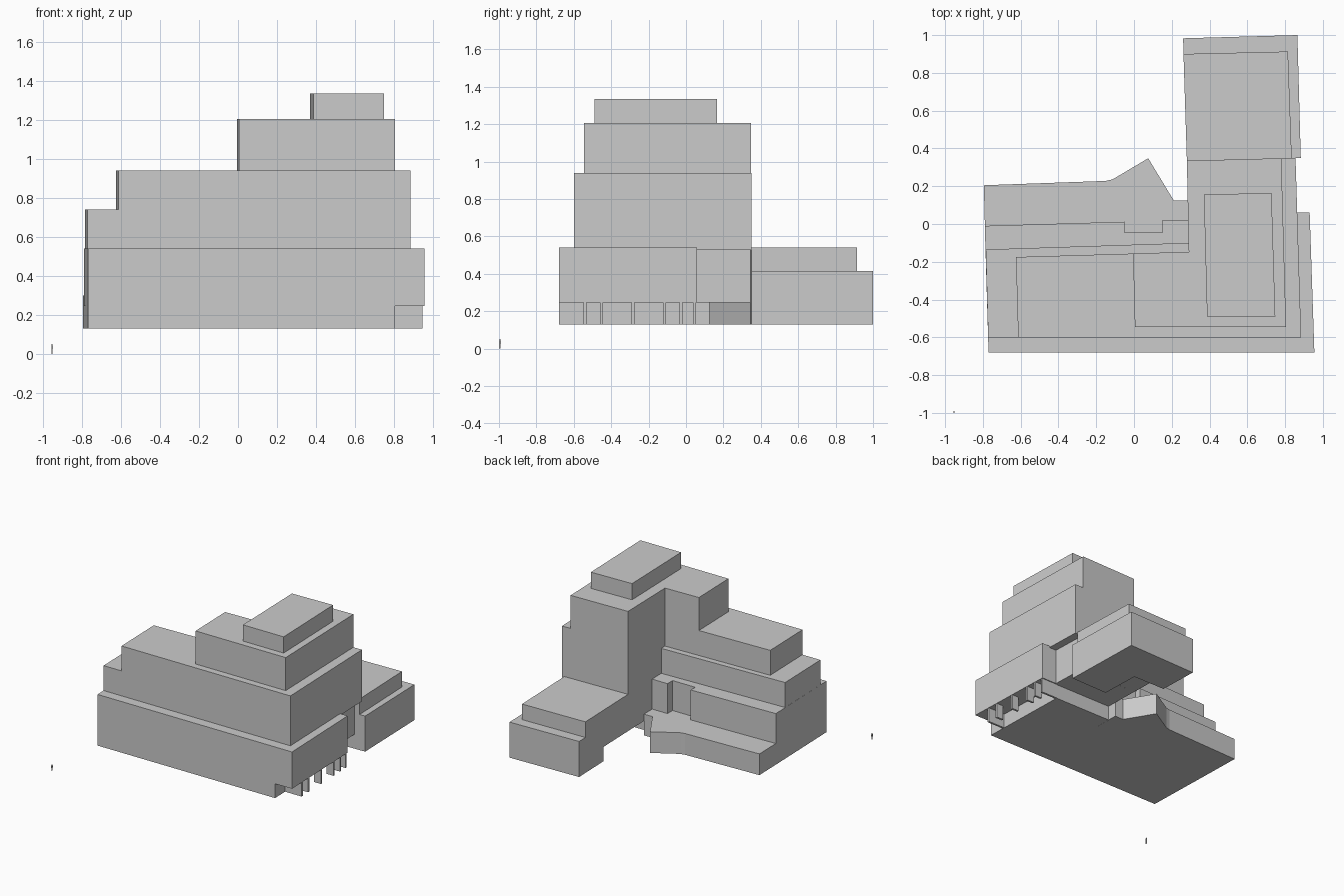
import bpy, bmesh


def prism(name, pts, z0, z1):
    """Extrude a plan outline (counter-clockwise) from z0 up to z1."""
    bm = bmesh.new()
    face = bm.faces.new([bm.verts.new((x, y, z0)) for x, y in pts])
    ext = bmesh.ops.extrude_face_region(bm, geom=[face], use_keep_orig=True)
    for v in ext["geom"]:
        if isinstance(v, bmesh.types.BMVert):
            v.co.z = z1
    bmesh.ops.recalc_face_normals(bm, faces=bm.faces)
    mesh = bpy.data.meshes.new(name)
    bm.to_mesh(mesh)
    bm.free()
    obj = bpy.data.objects.new(name, mesh)
    bpy.context.collection.objects.link(obj)
    return obj


def box(name, x0, x1, y0, y1, z0, z1):
    return prism(name, [(x0, y0), (x1, y0), (x1, y1), (x0, y1)], z0, z1)


GROUND, SOFFIT = 0.13, 0.245

# Ground floor, set back on the right side and under the wing
prism("ground_floor", [(-0.77, -0.68), (0.805, -0.68), (0.785, 0.05), (0.287, 0.05),
                       (0.287, -0.1), (-0.787, -0.1)], GROUND, SOFFIT)

# Low rear terrace with its pointed prow
prism("rear_terrace", [(-0.787, -0.1), (0.287, -0.1), (0.285, 0.125), (0.21, 0.125),
                       (0.075, 0.348), (-0.09, 0.25), (-0.115, 0.236), (-0.15, 0.228),
                       (-0.795, 0.205)], GROUND, 0.30)

# Podium block with a notch in its rear wall
prism("podium", [(-0.77, -0.68), (0.955, -0.68), (0.93, 0.06), (0.80, 0.06), (0.79, 0.345),
                 (0.28, 0.335), (0.288, 0.02), (0.15, 0.02), (0.15, -0.045),
                 (-0.05, -0.045), (-0.05, 0.012), (-0.79, -0.01)], SOFFIT, 0.54)

# Stepped storeys above the podium
prism("left_step", [(-0.772, -0.6), (-0.613, -0.6), (-0.625, -0.175), (0.29, -0.148),
                    (0.29, -0.10), (-0.785, -0.135)], 0.54, 0.74)
prism("middle_storeys", [(-0.613, -0.6), (0.885, -0.6), (0.855, 0.35), (0.28, 0.335),
                         (0.29, -0.148), (-0.625, -0.175)], 0.527, 0.94)
prism("upper_storeys", [(0.005, -0.545), (0.805, -0.545), (0.78, 0.348), (0.28, 0.335),
                        (0.29, -0.148), (-0.005, -0.156)], 0.94, 1.205)
prism("roof_plant_room", [(0.387, -0.49), (0.748, -0.49), (0.728, 0.165), (0.37, 0.155)],
      1.205, 1.335)

# Rear wing: L-shaped foot, main body and upper tier
prism("rear_wing_foot", [(0.56, 0.342), (0.883, 0.35), (0.865, 1.0), (0.26, 0.983),
                         (0.27, 0.66), (0.55, 0.66)], GROUND, SOFFIT)
prism("rear_wing", [(0.28, 0.335), (0.883, 0.35), (0.865, 1.0), (0.26, 0.983)],
      SOFFIT, 0.415)
prism("rear_wing_tier", [(0.28, 0.335), (0.835, 0.349), (0.815, 0.913), (0.262, 0.9)],
      0.415, 0.54)

# Colonnade under the right overhang
for i, y in enumerate((-0.54, -0.4525, -0.2825, -0.115, -0.028, 0.045)):
    outer = 0.952 - (y + 0.68) * 0.034
    depth = 0.145 if i in (0, 5) else 0.06
    box(f"column_{i + 1}", outer - depth, outer, y - 0.008, y + 0.008, GROUND, SOFFIT)

# Tiny scale figure standing at the corner
fx, fy = -0.953, -0.995
for i, dy in enumerate((-0.0025, 0.0025)):
    box(f"figure_leg_{i + 1}", fx - 0.002, fx + 0.002, fy + dy - 0.002, fy + dy + 0.002, 0, 0.024)
box("figure_torso", fx - 0.0035, fx + 0.0035, fy - 0.005, fy + 0.005, 0.024, 0.042)
box("figure_head", fx - 0.0025, fx + 0.0025, fy - 0.0025, fy + 0.0025, 0.042, 0.05)
